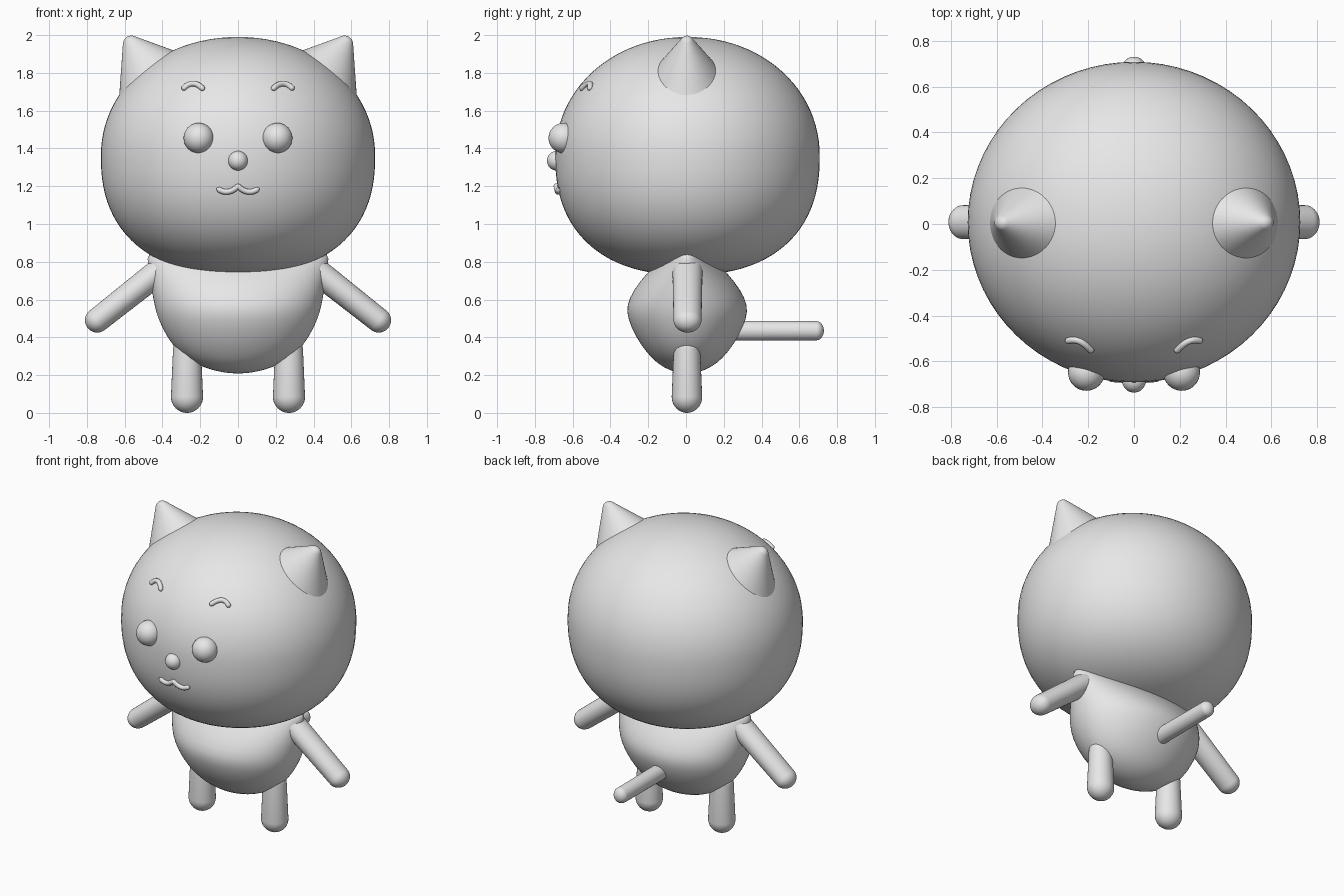
import bpy, bmesh, math
from mathutils import Matrix

if "Cube" in bpy.data.objects:
    bpy.data.objects.remove(bpy.data.objects["Cube"])

grey = bpy.data.materials.new("plain_grey")
grey.use_nodes = True
grey.diffuse_color = (0.8, 0.8, 0.8, 1)
grey.node_tree.nodes["Principled BSDF"].inputs["Base Color"].default_value = (0.8, 0.8, 0.8, 1)

HEAD_Y, HEAD_Z = 0.008, 1.36
HEAD_RX, HEAD_RY = 0.726, 0.70


def finish(obj):
    obj.data.materials.clear()
    obj.data.materials.append(grey)
    bpy.ops.object.select_all(action='DESELECT')
    obj.select_set(True)
    bpy.context.view_layer.objects.active = obj
    bpy.ops.object.shade_smooth_by_angle(angle=math.radians(50))


def loft(name, rings, loc=(0, 0, 0), axis='Z', angle=0.0, segments=48, levels=0):
    """Skin elliptical rings (rx, ry, z), then turn and place the result."""
    bm = bmesh.new()
    loops = []
    for rx, ry, z in rings:
        loops.append([bm.verts.new((rx * math.cos(a), ry * math.sin(a), z))
                      for a in (2 * math.pi * i / segments for i in range(segments))])
    for low, high in zip(loops, loops[1:]):
        for i in range(segments):
            j = (i + 1) % segments
            bm.faces.new((low[i], low[j], high[j], high[i]))
    bm.faces.new(loops[0])
    bm.faces.new(loops[-1])
    bmesh.ops.recalc_face_normals(bm, faces=bm.faces)
    bm.transform(Matrix.Translation(loc) @ Matrix.Rotation(angle, 4, axis))
    mesh = bpy.data.meshes.new(name)
    bm.to_mesh(mesh)
    bm.free()
    obj = bpy.data.objects.new(name, mesh)
    bpy.context.collection.objects.link(obj)
    finish(obj)
    if levels:
        mod = obj.modifiers.new("smooth", 'SUBSURF')
        mod.levels = mod.render_levels = levels
    return obj


def capsule(length, r0, r1, cap0, cap1, flat=1.0, steps=10):
    """Rings of a tapered limb; flat scales the local y radius."""
    rings = []
    for i in range(steps + 1):
        a = math.pi / 2 * max(i / steps, 0.02)
        rings.append((r0 * math.sin(a), r0 * flat * math.sin(a), -cap0 * math.cos(a)))
    for i in range(steps + 1):
        a = math.pi / 2 * min(i / steps, 0.98)
        rings.append((r1 * math.cos(a), r1 * flat * math.cos(a), length + cap1 * math.sin(a)))
    return rings


def head_profile(z):
    """Relative width of the head at a height; the underside is fuller."""
    d = z - HEAD_Z
    half, power = (0.63, 2.05) if d > 0 else (0.63, 2.35)
    return max(0.0, 1 - abs(d / half) ** power) ** (1 / power)


def face_y(x, z):
    return HEAD_Y - HEAD_RY * math.sqrt(head_profile(z) ** 2 - (x / HEAD_RX) ** 2)


def tube(name, shape, radius, count=33):
    """Round-ended tube lying on the face; shape maps t in -1..1 to (x, z)."""
    curve = bpy.data.curves.new(name, 'CURVE')
    curve.dimensions = '3D'
    curve.bevel_depth = radius
    curve.bevel_resolution = 4
    curve.use_fill_caps = True
    spline = curve.splines.new('POLY')
    spline.points.add(count - 1)
    for i, p in enumerate(spline.points):
        t = -1 + 2 * i / (count - 1)
        x, z = shape(t)
        p.co = (x, face_y(x, z) - 0.006, z, 1)
        p.radius = math.sqrt(max(0.04, 1 - max(0, (abs(t) - 0.85) / 0.15) ** 2))
    obj = bpy.data.objects.new(name, curve)
    bpy.context.collection.objects.link(obj)
    bpy.ops.object.select_all(action='DESELECT')
    obj.select_set(True)
    bpy.context.view_layer.objects.active = obj
    bpy.ops.object.convert(target='MESH')
    finish(bpy.context.view_layer.objects.active)


def ball(name, loc, r):
    bpy.ops.mesh.primitive_uv_sphere_add(segments=32, ring_count=16, radius=r, location=loc)
    obj = bpy.context.object
    obj.name = name
    finish(obj)


# Head
rings = []
for i in range(49):
    z = HEAD_Z - 0.63 * math.cos(math.pi * min(max(i / 48, 0.004), 0.996))
    f = head_profile(z)
    rings.append((HEAD_RX * f, HEAD_RY * f, z))
loft("head", rings, (0, HEAD_Y, 0), segments=72)

# Body: rounded below, pinched front to back where it meets the head
loft("body", [
    (0.03, 0.02, 0.208), (0.13, 0.09, 0.222), (0.235, 0.16, 0.262), (0.315, 0.215, 0.32),
    (0.377, 0.272, 0.4), (0.425, 0.316, 0.5), (0.443, 0.322, 0.57), (0.458, 0.285, 0.65),
    (0.471, 0.215, 0.74), (0.481, 0.13, 0.82), (0.484, 0.08, 0.87),
], (0, 0.006, 0), levels=1)

# Ear outline: a cone with a rounded tip, measured from its sharp apex
half_angle, tip = math.radians(37), 0.045
ear = []
for i in range(11):
    a = (math.pi / 2 - half_angle) * max(i / 10, 0.03)
    r = tip * math.sin(a)
    ear.append((r, r * 0.87, tip / math.sin(half_angle) - tip * math.cos(a)))
base = 0.36 * math.tan(half_angle)
ear.append((base, base * 0.87, 0.36))

# Paired parts
for side, word in ((1, "left"), (-1, "right")):
    loft(word + "_ear", ear, (0.605 * side, 0.005, 2.015), 'Y', math.atan2(-0.545 * side, -0.84))
    loft(word + "_arm", capsule(0.44, 0.07, 0.065, 0.07, 0.065, 1.14),
         (0.4 * side, 0.008, 0.763), 'Y', math.atan2(0.785 * side, -0.62), 32)
    loft(word + "_leg", capsule(0.25, 0.085, 0.074, 0.085, 0.07, 0.95),
         (0.27 * side, 0.005, 0.085), segments=32)
    ball(word + "_eye", (0.208 * side, -0.648, 1.455), 0.08)
    tube(word + "_brow", lambda t: (side * (0.238 + 0.057 * t), 1.743 - 0.033 * t * t), 0.015)

# Nose and mouth
ball("nose", (0, -0.684, 1.335), 0.052)
tube("mouth", lambda t: (0.112 * t, 1.17 + 0.03 * ((abs(t) - 0.55) / 0.55) ** 2), 0.015)

# Tail pointing straight back
loft("tail", capsule(0.44, 0.05, 0.048, 0.05, 0.04, 1.06), (0, 0.25, 0.435), 'X', -math.pi / 2, 32)
